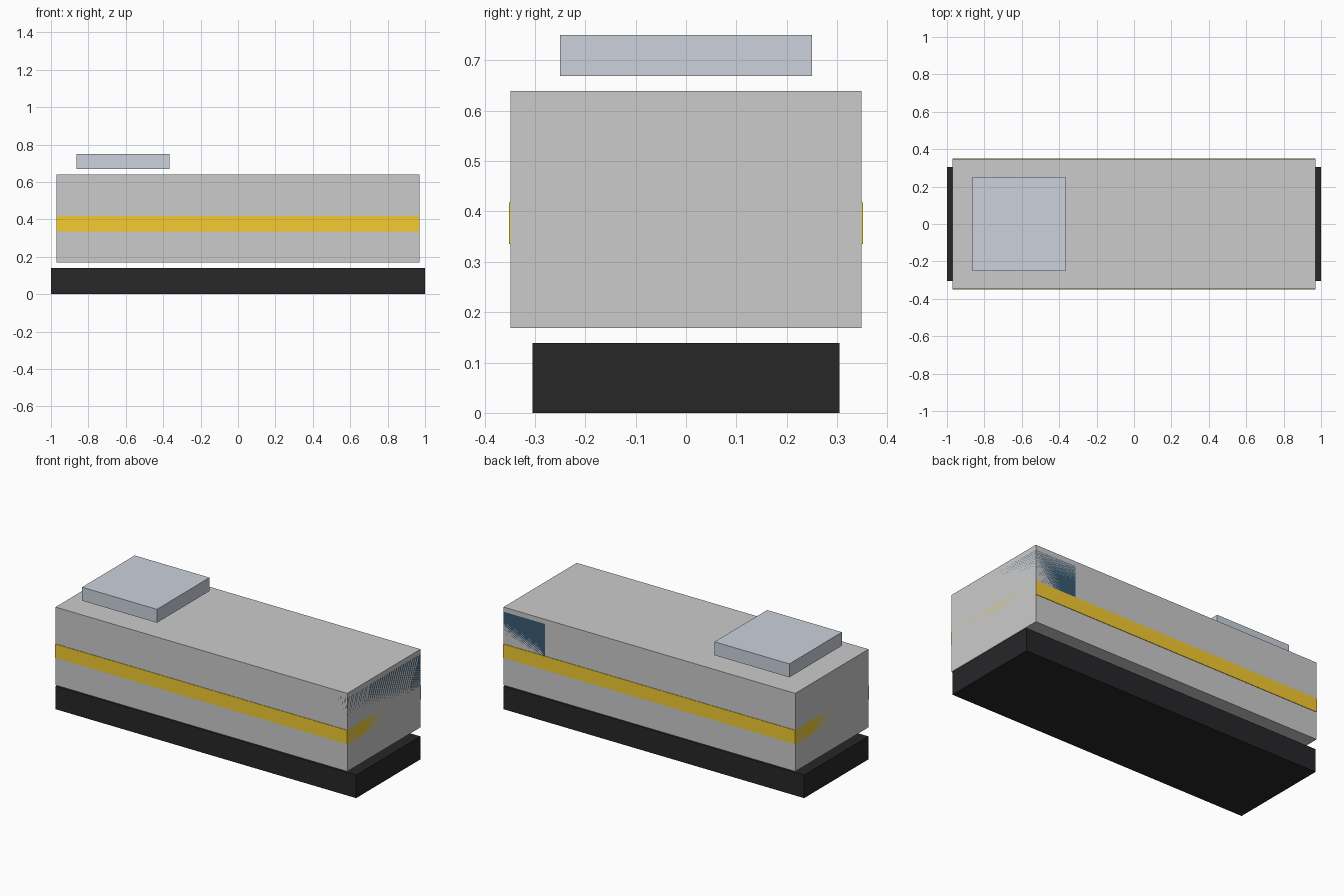
import bpy

if "Cube" in bpy.data.objects:
    bpy.data.objects.remove(bpy.data.objects["Cube"])


def material(name, rgb):
    mat = bpy.data.materials.new(name)
    mat.diffuse_color = (*rgb, 1.0)
    mat.use_nodes = True
    mat.node_tree.nodes["Principled BSDF"].inputs["Base Color"].default_value = mat.diffuse_color
    return mat


def box(name, x, y, z, mat=None):
    """Box from (min, max) ranges along each axis."""
    bpy.ops.mesh.primitive_cube_add(size=1, location=[(a + b) / 2 for a, b in (x, y, z)])
    obj = bpy.context.object
    obj.name = name
    obj.scale = [b - a for a, b in (x, y, z)]
    bpy.ops.object.transform_apply(location=False, rotation=False, scale=True)
    if mat:
        obj.data.materials.append(mat)
    return obj


black = material("black", (0.02, 0.02, 0.022))
yellow = material("yellow", (0.9, 0.6, 0.03))
blue = material("window_blue", (0.04, 0.1, 0.17))
pale = material("pale_blue_grey", (0.6, 0.64, 0.72))

# Underframe
box("underframe", (-1, 1), (-0.305, 0.305), (0, 0.139), black)
# Main body, floating just above the underframe
box("body", (-0.971, 0.971), (-0.348, 0.348), (0.169, 0.639))
# Stripe band running round the body
box("stripe", (-0.971, 0.971), (-0.351, 0.351), (0.335, 0.418), yellow)
# Cab window block, flush with the body at one end
box("cab_window", (0.695, 0.971), (-0.348, 0.348), (0.418, 0.611), blue)
# Roof unit
box("roof_unit", (-0.863, -0.365), (-0.25, 0.25), (0.669, 0.75), pale)
